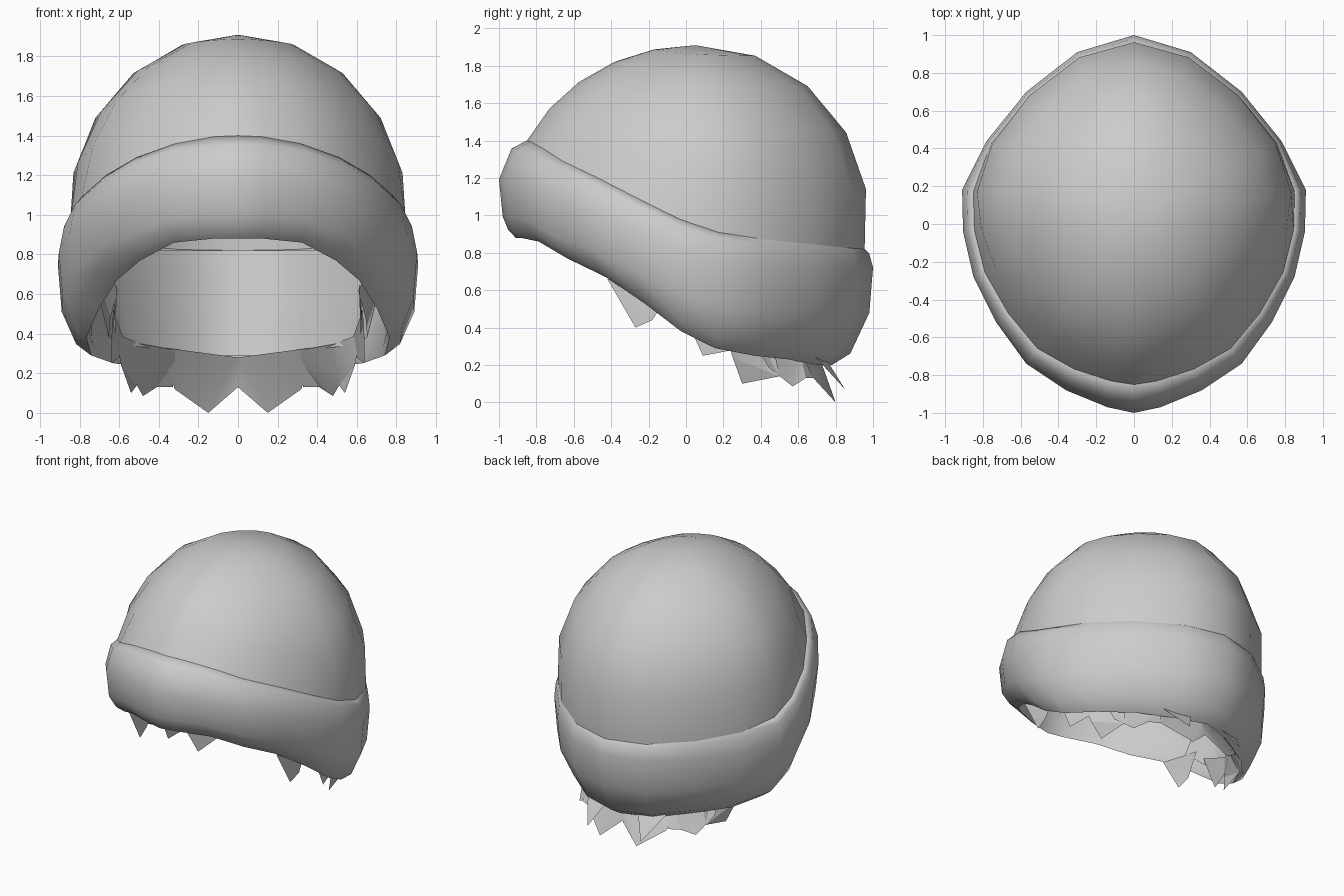
import bpy, bmesh, math
from mathutils import Vector

if "Cube" in bpy.data.objects:
    bpy.data.objects.remove(bpy.data.objects["Cube"])

GREY = (0.6, 0.6, 0.6, 1)
mat = bpy.data.materials.new("plain grey")
mat.use_nodes = True
mat.diffuse_color = GREY
mat.node_tree.nodes["Principled BSDF"].inputs["Base Color"].default_value = GREY

CENTRE = Vector((0, 0.05))

# Cuff stations from front to back on the left side:
# x, y, top z, bottom z, top inset, bottom inset
HALF = [
    (0.00, -1.00, 1.40, 0.88, 0.15, 0.09),
    (0.14, -0.97, 1.395, 0.88, 0.14, 0.09),
    (0.36, -0.88, 1.36, 0.86, 0.12, 0.10),
    (0.57, -0.74, 1.29, 0.77, 0.10, 0.13),
    (0.73, -0.52, 1.20, 0.67, 0.08, 0.15),
    (0.85, -0.28, 1.09, 0.53, 0.065, 0.16),
    (0.905, -0.04, 0.98, 0.38, 0.06, 0.14),
    (0.91, 0.18, 0.91, 0.29, 0.06, 0.17),
    (0.78, 0.44, 0.87, 0.25, 0.025, 0.17),
    (0.57, 0.70, 0.845, 0.23, 0.025, 0.20),
    (0.30, 0.91, 0.825, 0.20, 0.035, 0.22),
    (0.00, 1.00, 0.82, 0.20, 0.045, 0.22),
]
STATIONS = HALF + [(-s[0],) + s[1:] for s in HALF[-2:0:-1]]


def inset(s, d, z):
    """Point moved inward by d from the outline of a station."""
    p = Vector((s[0], s[1]))
    p -= (p - CENTRE).normalized() * d
    return Vector((p.x, p.y, z))


def add_object(name, bm, angle):
    bmesh.ops.recalc_face_normals(bm, faces=bm.faces)
    mesh = bpy.data.meshes.new(name)
    bm.to_mesh(mesh)
    bm.free()
    mesh.materials.append(mat)
    ob = bpy.data.objects.new(name, mesh)
    bpy.context.collection.objects.link(ob)
    bpy.ops.object.select_all(action='DESELECT')
    ob.select_set(True)
    bpy.context.view_layer.objects.active = ob
    bpy.ops.object.shade_smooth_by_angle(angle=math.radians(angle))
    return ob


def loft(columns, ring=True, closed_section=False, apex=None):
    """Join neighbouring columns of points around the head."""
    bm = bmesh.new()
    cols = [[bm.verts.new(p) for p in col] for col in columns]
    tip = bm.verts.new(apex) if apex else None
    rows = len(cols[0])
    following = cols[1:] + cols[:1] if ring else cols[1:]
    for a, b in zip(cols, following):
        for j in range(rows if closed_section else rows - 1):
            k = (j + 1) % rows
            bm.faces.new((a[j], b[j], b[k], a[k]))
        if tip:
            bm.faces.new((a[-1], b[-1], tip))
    return bm


# Folded cuff: rounded outer wall, thin lower edge and inner wall
def cuff_section(s):
    back = min(1, max(0, (s[1] + 1) / 2))
    zt, zb, dt, db = s[2:]
    mix = lambda f, b: f + (b - f) * back
    z = lambda f: zt + (zb - zt) * f
    return [
        inset(s, dt, zt),
        inset(s, dt * 0.45, z(mix(0.08, 0.04))),
        inset(s, 0.0, z(mix(0.40, 0.16))),
        inset(s, 0.02, z(mix(0.78, 0.55))),
        inset(s, db * 0.55, z(mix(0.92, 0.90))),
        inset(s, db, zb),
        inset(s, db + 0.01, zb + 0.04),
        inset(s, dt + 0.07, zt - 0.03),
    ]


add_object("folded_cuff", loft([cuff_section(s) for s in STATIONS],
                               closed_section=True), 70)

# Crown: ellipsoid arcs rising from the cuff's upper edge to the apex
ZC, H, SEGS = 1.0, 0.91, 5


def crown_section(s):
    base = inset(s, s[4], s[2])
    phi0 = math.asin((s[2] - ZC) / H)
    flat = Vector((base.x, base.y)) - CENTRE
    radius = flat / math.cos(phi0)
    out = []
    for j in range(SEGS):
        phi = phi0 + (math.pi / 2 - phi0) * j / SEGS
        p = CENTRE + radius * math.cos(phi)
        out.append(Vector((p.x, p.y, ZC + H * math.sin(phi))))
    return out


add_object("crown", loft([crown_section(s) for s in STATIONS],
                         apex=(0, CENTRE.y, ZC + H)), 70)

# Hair band lining the sides and back inside the cuff, leaning inward below
band = [[inset(s, 0.15, 0.82), inset(s, 0.26, s[3] + 0.09)] for s in STATIONS[5:18]]
add_object("hair_band", loft(band, ring=False), 60)

# Jagged hair locks hanging from the band, as flat cards
LOCKS = {
    "nape_lock": [(0, 0.70, 0.28), (0, 0.75, 0.13), (0.15, 0.80, 0.0),
                  (0.32, 0.69, 0.12), (0.38, 0.53, 0.33)],
    "outer_nape_lock": [(0.10, 0.72, 0.28), (0.22, 0.85, 0.07), (0.36, 0.64, 0.30)],
    "back_corner_lock": [(0.28, 0.60, 0.31), (0.33, 0.68, 0.13), (0.41, 0.64, 0.13),
                         (0.48, 0.57, 0.085), (0.54, 0.44, 0.19), (0.55, 0.34, 0.36)],
    "rear_side_lock": [(0.46, 0.46, 0.34), (0.51, 0.50, 0.14), (0.54, 0.30, 0.10),
                       (0.59, 0.25, 0.24), (0.62, 0.20, 0.40)],
    "side_lock": [(0.58, 0.28, 0.38), (0.60, 0.25, 0.28), (0.64, 0.09, 0.25),
                  (0.64, 0.04, 0.36), (0.63, -0.02, 0.52)],
    "temple_lock": [(0.61, -0.42, 0.66), (0.62, -0.27, 0.40),
                    (0.63, -0.18, 0.44), (0.62, -0.08, 0.60)],
}
for name, pts in LOCKS.items():
    for side, sign in (("left", 1), ("right", -1)):
        bm = bmesh.new()
        bm.faces.new([bm.verts.new((sign * x, y, z)) for x, y, z in pts])
        bmesh.ops.triangulate(bm, faces=bm.faces)
        # Cards face outward from the head
        lock = add_object(f"{side}_{name}", bm, 30)
        for poly in lock.data.polygons:
            if poly.normal.x * poly.center.x + poly.normal.y * poly.center.y < 0:
                poly.flip()
